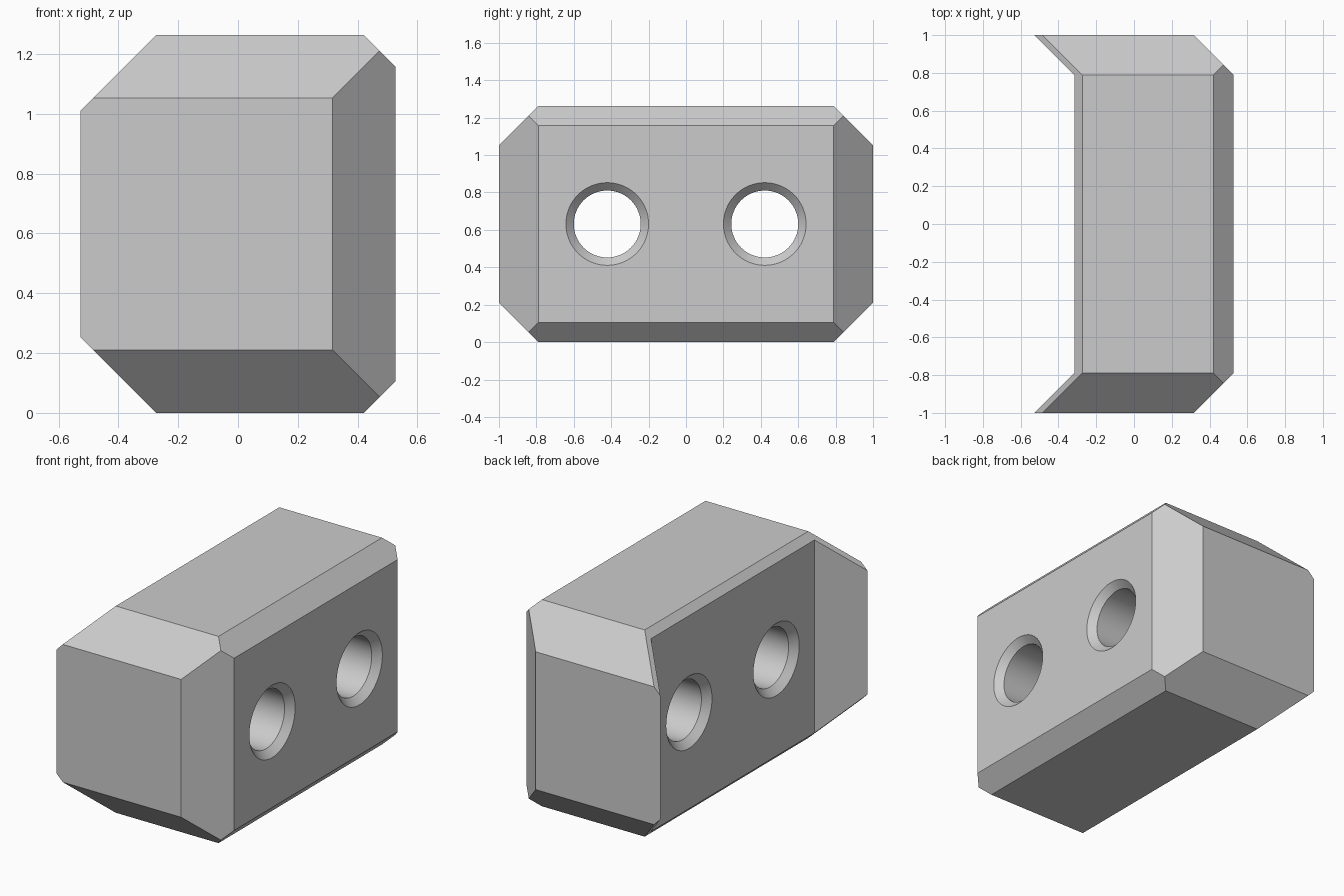
import bpy
import bmesh
import math

if "Cube" in bpy.data.objects:
    bpy.data.objects.remove(bpy.data.objects["Cube"], do_unlink=True)

U = 1 / 9.5          # module size: the block is 19 modules long
HEIGHT = 12

grey = bpy.data.materials.new("light grey")
grey.use_nodes = True
colour = (0.6, 0.6, 0.6, 1)
grey.diffuse_color = colour
grey.node_tree.nodes["Principled BSDF"].inputs["Base Color"].default_value = colour


def make_object(name, bm):
    bmesh.ops.scale(bm, vec=(U, U, U), verts=bm.verts)
    bmesh.ops.recalc_face_normals(bm, faces=bm.faces)
    mesh = bpy.data.meshes.new(name)
    bm.to_mesh(mesh)
    bm.free()
    mesh.materials.append(grey)
    obj = bpy.data.objects.new(name, mesh)
    bpy.context.collection.objects.link(obj)
    return obj


def slice_off(bm, point, normal):
    """Cut away everything beyond a plane and close the cut."""
    geom = bm.verts[:] + bm.edges[:] + bm.faces[:]
    bmesh.ops.bisect_plane(bm, geom=geom, dist=1e-4, plane_co=point,
                           plane_no=normal, clear_outer=True)
    rim = [e for e in bm.edges if e.is_boundary]
    bmesh.ops.holes_fill(bm, edges=rim, sides=0)


# Block: plan outline with a recessed back, extruded upwards
plan = [(-3, -7.5), (-5, -9.5), (3, -9.5), (5, -7.5),
        (5, 7.5), (3, 9.5), (-5, 9.5), (-3, 7.5)]
bm = bmesh.new()
base = bm.faces.new([bm.verts.new((x, y, 0)) for x, y in plan])
top = bmesh.ops.extrude_face_region(bm, geom=[base])["geom"]
bmesh.ops.translate(bm, vec=(0, 0, HEIGHT),
                    verts=[v for v in top if isinstance(v, bmesh.types.BMVert)])

# Bevels along the end, side and recess edges, top and bottom
for z, up in ((HEIGHT, 1), (0, -1)):
    for side in (-1, 1):
        slice_off(bm, (0, side * 7.5, z), (0, side, up))
    slice_off(bm, (4, 0, z), (1, 0, up))
    slice_off(bm, (-2.6, 0, z), (-1, 0, up))
block = make_object("block", bm)


def hole_cutter(y):
    """Bore along x with a countersink at each mouth."""
    segments = 64
    profile = [(-4, 3.1), (-2.6, 1.7), (4.6, 1.7), (6, 3.1)]
    bm = bmesh.new()
    rings = []
    for x, r in profile:
        angles = [math.tau * i / segments for i in range(segments)]
        rings.append([bm.verts.new((x, y + r * math.cos(a), HEIGHT / 2 + r * math.sin(a)))
                      for a in angles])
    for a, b in zip(rings, rings[1:]):
        for i in range(segments):
            j = (i + 1) % segments
            bm.faces.new((a[i], a[j], b[j], b[i]))
    bm.faces.new(rings[0])
    bm.faces.new(rings[-1])
    cutter = make_object("hole_cutter", bm)
    cutter.hide_render = True
    return cutter


# Two countersunk screw holes
bpy.context.view_layer.objects.active = block
for y in (-4, 4):
    cutter = hole_cutter(y)
    mod = block.modifiers.new("hole", 'BOOLEAN')
    mod.operation = 'DIFFERENCE'
    mod.solver = 'EXACT'
    mod.object = cutter
    bpy.ops.object.modifier_apply(modifier=mod.name)
    bpy.data.objects.remove(cutter, do_unlink=True)

bpy.ops.object.select_all(action='DESELECT')
block.select_set(True)
bpy.ops.object.shade_smooth_by_angle(angle=math.radians(25))
